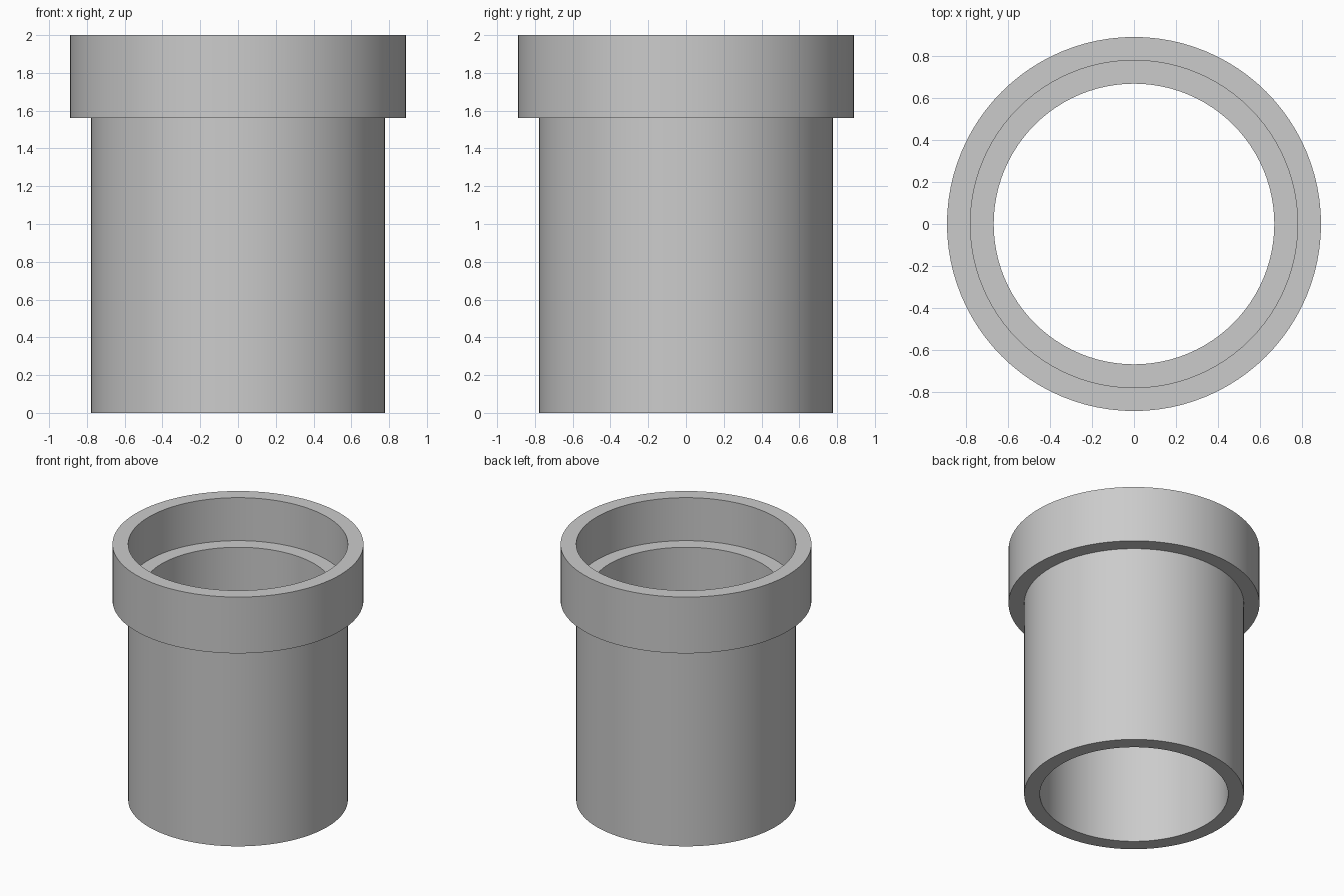
import bpy, bmesh, math

cube = bpy.data.objects.get("Cube")
if cube:
    bpy.data.objects.remove(cube, do_unlink=True)

GREY = (0.6, 0.6, 0.6, 1.0)
mat = bpy.data.materials.new("plain grey")
mat.use_nodes = True
mat.diffuse_color = GREY
mat.node_tree.nodes["Principled BSDF"].inputs["Base Color"].default_value = GREY

# Radii and heights of the pipe and its socket collar
BORE, PIPE, COLLAR = 0.667, 0.778, 0.889
LEDGE, SHOULDER, TOP = 1.664, 1.56, 2.0
SEGMENTS = 96

# Closed wall section: outside going up, then inside going down
section = [(PIPE, 0), (PIPE, SHOULDER), (COLLAR, SHOULDER), (COLLAR, TOP),
           (PIPE, TOP), (PIPE, LEDGE), (BORE, LEDGE), (BORE, 0)]

# Revolve the section around the z axis
bm = bmesh.new()
rings = []
for i in range(SEGMENTS):
    a = math.tau * i / SEGMENTS
    rings.append([bm.verts.new((r * math.cos(a), r * math.sin(a), z)) for r, z in section])
for i, ring in enumerate(rings):
    following = rings[(i + 1) % SEGMENTS]
    for j in range(len(section)):
        k = (j + 1) % len(section)
        bm.faces.new((ring[j], following[j], following[k], ring[k]))
bmesh.ops.recalc_face_normals(bm, faces=bm.faces)

mesh = bpy.data.meshes.new("pipe_socket")
bm.to_mesh(mesh)
bm.free()
mesh.materials.append(mat)
pipe = bpy.data.objects.new("pipe_socket", mesh)
bpy.context.collection.objects.link(pipe)

# Smooth walls with crisp rims
bpy.ops.object.select_all(action="DESELECT")
pipe.select_set(True)
bpy.context.view_layer.objects.active = pipe
bpy.ops.object.shade_smooth_by_angle(angle=math.radians(30))
